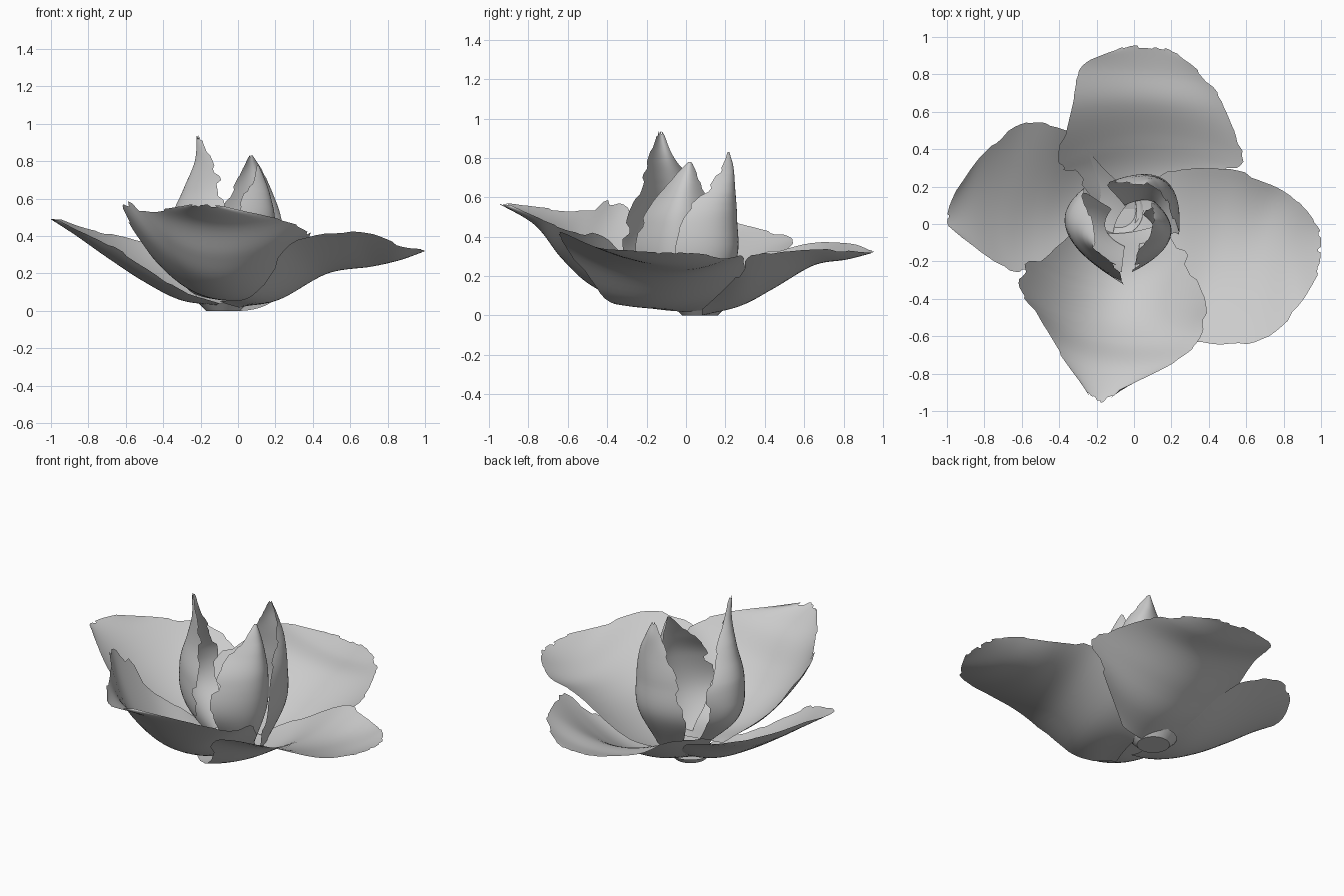
import bpy, bmesh, random
from mathutils import Vector

random.seed(4)
NU, NV = 36, 24


def spline(pts, t):
    # Catmull-Rom through evenly spaced points, t in 0..1
    n = len(pts) - 1
    i = min(int(t * n), n - 1)
    f = t * n - i
    b, c = pts[i], pts[i + 1]
    a = pts[i - 1] if i else b * 2 - c
    d = pts[i + 2] if i + 2 <= n else c * 2 - b
    return 0.5 * (2 * b + (c - a) * f + (2 * a - 5 * b + 4 * c - d) * f * f
                  + (3 * b - a - 3 * c + d) * f ** 3)


def torn(n, amount):
    # uneven steps, a few samples long, for a torn edge
    out = []
    while len(out) <= n:
        out += [random.uniform(-.4, .6) * amount] * random.randint(2, 4)
    return out


def petal(name, rows, ragged):
    # rows run base to tip; each holds left edge, middle and right edge points
    left, mid, right = ([Vector(r[k]) for r in rows] for k in range(3))
    tips, jl, jr = torn(NV, ragged), torn(NU, ragged), torn(NU, ragged)
    bm = bmesh.new()
    grid = []
    for i in range(NU + 1):
        line = []
        s = i / NU
        for j in range(NV + 1):
            u = s * (1 - max(0, tips[j]) * s ** 6)
            k = min(1, i / 6)
            v = jl[i] * k + (1 - (jl[i] + jr[i]) * k) * j / NV
            l, m, r = spline(left, u), spline(mid, u), spline(right, u)
            p = l * (2 * v - 1) * (v - 1) + m * 4 * v * (1 - v) + r * v * (2 * v - 1)
            p.z = max(p.z, 0)
            line.append(bm.verts.new(p))
        grid.append(line)
    for i in range(NU):
        for j in range(NV):
            bm.faces.new((grid[i][j], grid[i][j + 1], grid[i + 1][j + 1], grid[i + 1][j]))
    me = bpy.data.meshes.new(name)
    bm.to_mesh(me)
    bm.free()
    me.shade_smooth()
    bpy.context.collection.objects.link(bpy.data.objects.new(name, me))


# Four broad outer petals
petal("right_outer_petal", [
    ((-.1, -.27, .05), (0, -.02, .02), (0, .14, .03)),
    ((.08, -.42, .09), (.22, -.08, .06), (.22, .29, .13)),
    ((.3, -.61, .36), (.45, -.15, .2), (.53, .28, .29)),
    ((.63, -.63, .42), (.68, -.15, .245), (.78, .19, .29)),
    ((.87, -.46, .35), (.85, -.16, .27), (.91, .08, .31)),
    ((.98, -.28, .33), (1.0, -.13, .32), (.99, -.02, .32))], .04)
petal("back_outer_petal", [
    ((.15, .08, .03), (0, .08, 0), (-.18, .08, .03)),
    ((.4, .24, .17), (.05, .28, .05), (-.31, .26, .18)),
    ((.57, .35, .3), (.08, .45, .14), (-.39, .34, .28)),
    ((.52, .58, .34), (.08, .65, .255), (-.34, .62, .37)),
    ((.38, .78, .33), (.08, .82, .285), (-.27, .84, .36)),
    ((.22, .92, .32), (.08, .955, .32), (-.08, .94, .33))], .05)
petal("left_outer_petal", [
    ((0, .14, .04), (-.1, 0, .03), (-.1, -.15, .04)),
    ((-.2, .34, .16), (-.3, .07, .06), (-.3, -.2, .11)),
    ((-.36, .51, .32), (-.5, .1, .165), (-.5, -.25, .24)),
    ((-.6, .53, .39), (-.7, .1, .29), (-.68, -.24, .35)),
    ((-.81, .37, .44), (-.86, .1, .4), (-.85, -.13, .43)),
    ((-.95, .18, .49), (-1.0, .04, .49), (-.97, -.03, .49))], .035)
petal("front_outer_petal", [
    ((-.25, 0, .1), (-.1, -.05, .06), (.15, 0, .06)),
    ((-.47, -.15, .3), (-.12, -.28, .07), (.28, -.18, .16)),
    ((-.62, -.3, .56), (-.14, -.48, .16), (.38, -.4, .39)),
    ((-.53, -.47, .55), (-.15, -.62, .29), (.37, -.6, .44)),
    ((-.41, -.67, .54), (-.14, -.76, .46), (.21, -.74, .49)),
    ((-.25, -.9, .57), (-.18, -.955, .57), (-.08, -.89, .56))], .05)


def upright(name, heights, rows):
    petal(name, [[(x, y, z) for x, y in r] for z, r in zip(heights, rows)], .07)


# Three upright, cupped inner petals
upright("left_inner_petal", (.08, .28, .48, .65, .8, .94), [
    ((-.12, .08), (-.15, -.03), (-.05, -.12)),
    ((-.25, .17), (-.34, -.03), (-.08, -.29)),
    ((-.27, .18), (-.345, -.06), (-.07, -.3)),
    ((-.24, .06), (-.28, -.09), (-.09, -.23)),
    ((-.21, -.06), (-.225, -.12), (-.14, -.19)),
    ((-.21, -.12), (-.22, -.13), (-.2, -.14))])
upright("back_inner_petal", (.05, .28, .48, .64, .75, .83), [
    ((-.05, .1), (.1, .12), (.15, 0)),
    ((-.14, .21), (.165, .22), (.23, -.09)),
    ((-.11, .22), (.165, .23), (.23, -.04)),
    ((-.03, .22), (.135, .24), (.18, .11)),
    ((.02, .21), (.09, .24), (.13, .18)),
    ((.06, .21), (.07, .22), (.08, .21))])
upright("right_inner_petal", (.05, .28, .48, .62, .71, .78), [
    ((.05, .05), (.12, -.05), (.03, -.1)),
    ((.1, .12), (.185, -.07), (.01, -.24)),
    ((.1, .12), (.195, -.06), (.01, -.22)),
    ((.1, .09), (.17, -.03), (.04, -.13)),
    ((.1, .06), (.14, 0), (.08, -.06)),
    ((.1, .03), (.11, .02), (.1, .01))])

# Small saucer joining the petals at the bottom
bpy.ops.mesh.primitive_cone_add(vertices=32, radius1=.09, radius2=.13, depth=.04,
                                end_fill_type='NOTHING', location=(-.08, .07, .02))
saucer = bpy.context.object
saucer.name = "flower_base"
bm = bmesh.new()
bm.from_mesh(saucer.data)
bmesh.ops.holes_fill(bm, edges=[e for e in bm.edges if all(v.co.z < 0 for v in e.verts)], sides=0)
bm.to_mesh(saucer.data)
bm.free()
bpy.ops.object.shade_smooth_by_angle()
